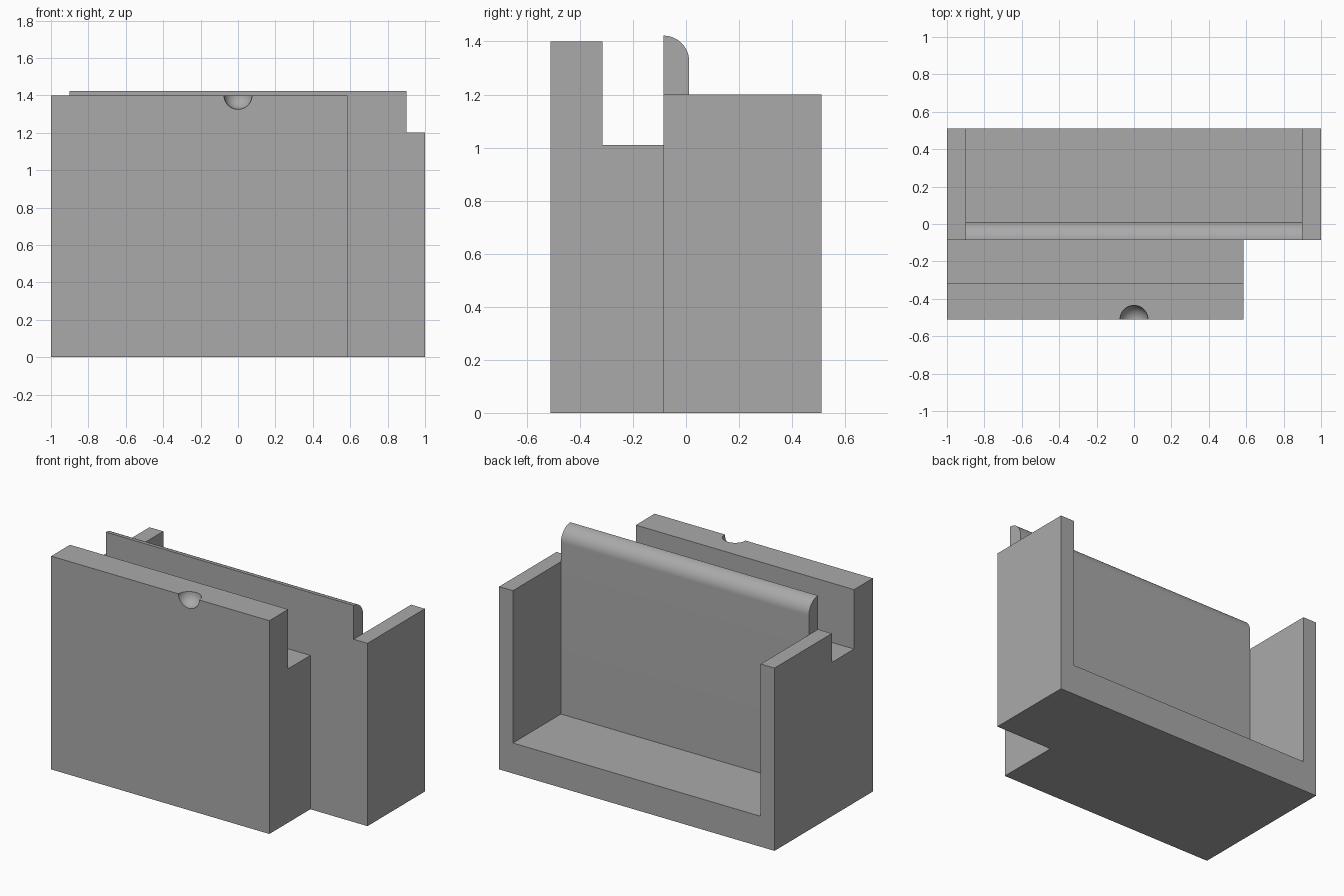
import bpy, bmesh, math

cube = bpy.data.objects.get("Cube")
if cube:
    bpy.data.objects.remove(cube, do_unlink=True)

GREY = (0.4, 0.4, 0.4, 1)
mat = bpy.data.materials.new("plain grey")
mat.use_nodes = True
mat.diffuse_color = GREY
mat.node_tree.nodes["Principled BSDF"].inputs["Base Color"].default_value = GREY

HALF_DEPTH = 0.51
SPLIT = -0.085      # plane where the holder meets the tray
BACKREST = 0.012    # rear face of the upright panel


def extrude_x(name, profile, x0, x1):
    """Extrude a (y, z) profile along x."""
    bm = bmesh.new()
    face = bm.faces.new([bm.verts.new((x0, y, z)) for y, z in profile])
    new = bmesh.ops.extrude_face_region(bm, geom=[face])["geom"]
    verts = [g for g in new if isinstance(g, bmesh.types.BMVert)]
    bmesh.ops.translate(bm, verts=verts, vec=(x1 - x0, 0, 0))
    bmesh.ops.recalc_face_normals(bm, faces=bm.faces)
    mesh = bpy.data.meshes.new(name)
    bm.to_mesh(mesh)
    bm.free()
    obj = bpy.data.objects.new(name, mesh)
    bpy.context.collection.objects.link(obj)
    mesh.materials.append(mat)
    return obj


def smooth(obj):
    bpy.ops.object.select_all(action="DESELECT")
    obj.select_set(True)
    bpy.context.view_layer.objects.active = obj
    bpy.ops.object.shade_smooth_by_angle(angle=math.radians(30))


# Front holder: tall front plate with a slot behind it
holder = extrude_x("front_holder", [
    (-HALF_DEPTH, 0), (SPLIT, 0), (SPLIT, 1.01),
    (-0.315, 1.01), (-0.315, 1.4), (-HALF_DEPTH, 1.4)], -1, 0.585)

# Round thumb notch in the top front edge
bpy.ops.mesh.primitive_uv_sphere_add(
    segments=48, ring_count=24, radius=0.075, location=(0, -HALF_DEPTH, 1.4))
cutter = bpy.context.object
cutter.name = "notch_cutter"
cutter.data.materials.append(mat)
cutter.hide_render = True
cutter.hide_set(True)
cut = holder.modifiers.new("thumb_notch", "BOOLEAN")
cut.operation = "DIFFERENCE"
cut.solver = "EXACT"
cut.object = cutter
bpy.context.view_layer.objects.active = holder
bpy.ops.object.modifier_apply(modifier=cut.name)
bpy.data.objects.remove(cutter, do_unlink=True)
smooth(holder)

# Tray floor and upright panel with a rounded rear top edge
radius = BACKREST - SPLIT
arc = [(SPLIT + radius * math.cos(a), 1.325 + radius * math.sin(a))
       for a in (math.pi / 2 * i / 16 for i in range(17))]
panel = extrude_x("tray_floor_and_panel", [
    (SPLIT, 0), (HALF_DEPTH, 0), (HALF_DEPTH, 0.2), (BACKREST, 0.2)] + arc,
    -0.9, 0.9)
smooth(panel)

# Side walls of the tray
for name, side in (("left_wall", 1), ("right_wall", -1)):
    extrude_x(name, [(SPLIT, 0), (HALF_DEPTH, 0), (HALF_DEPTH, 1.2), (SPLIT, 1.2)],
              side * 0.9, side)
